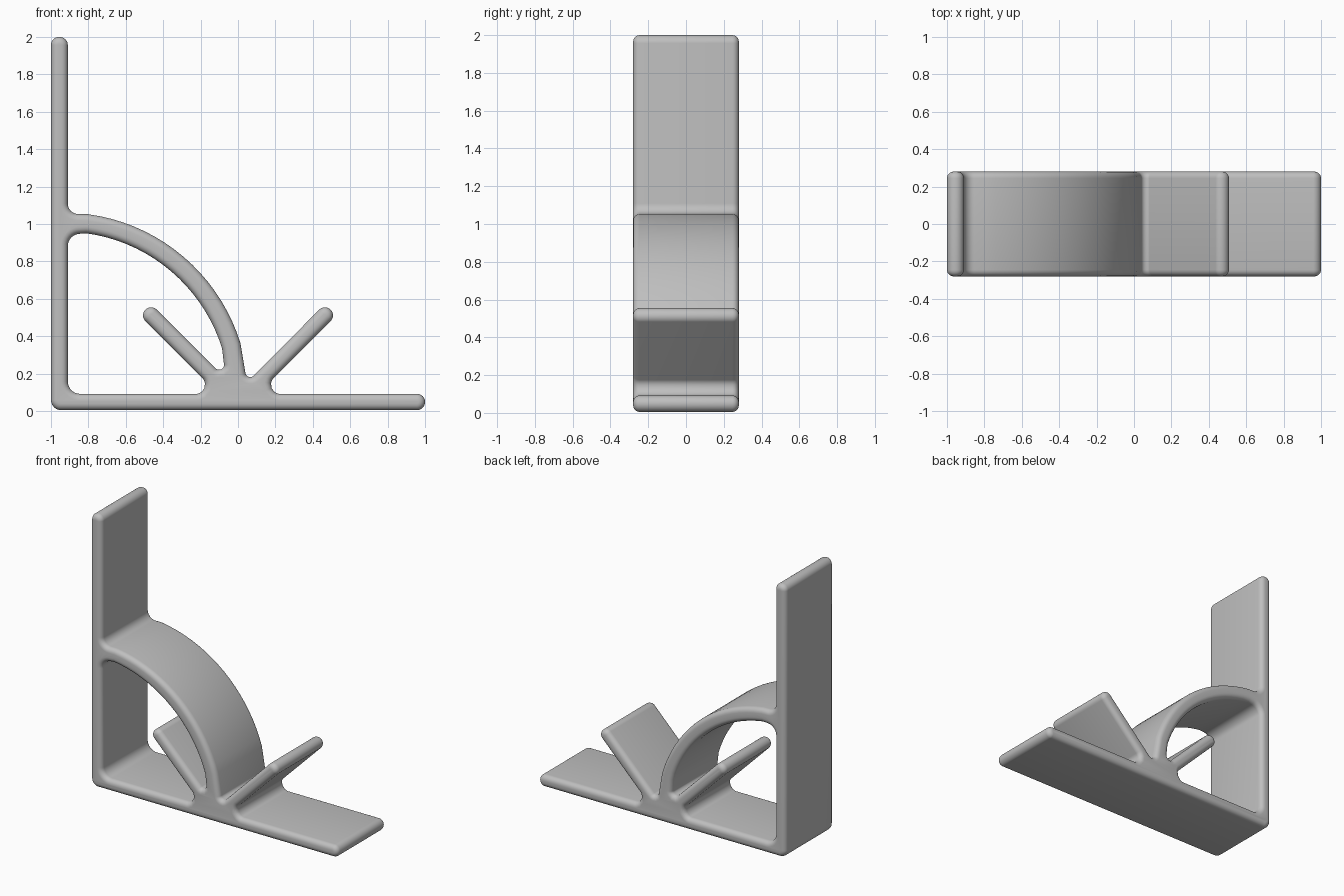
import bpy, bmesh
from math import sin, cos, tan, acos, sqrt, radians
from mathutils import Vector, Matrix

if "Cube" in bpy.data.objects:
    bpy.data.objects.remove(bpy.data.objects["Cube"])

ROUND = 0.035          # edge rounding that grows outward from the core outline
HALF_DEPTH = 0.28
INNER, LOW, TOP = -0.945, 0.04, 0.057   # wall inner face, base underside, base top


def rounded(corners, steps=8):
    """Closed outline from (x, z, radius) corners, each corner turned into an arc."""
    out = []
    for i, (x, z, r) in enumerate(corners):
        p = Vector((x, z))
        if r == 0:
            out.append(p)
            continue
        a = (Vector(corners[i - 1][:2]) - p).normalized()
        b = (Vector(corners[(i + 1) % len(corners)][:2]) - p).normalized()
        half = acos(max(-1, min(1, a.dot(b)))) / 2
        centre = p + (a + b).normalized() * (r / sin(half))
        start = p + a * (r / tan(half)) - centre
        end = p + b * (r / tan(half)) - centre
        for k in range(steps + 1):
            t = k / steps
            out.append(centre + start.lerp(end, t).normalized() * r)
    return out


def arch(offset, steps=18):
    """Points of the arch from its foot up to the wall, at an offset from its middle."""
    pts = []
    for k in range(steps + 1):
        t = 0.36 + 1.06 * k / steps
        r = 0.965 + 0.05 * sin(1.3 * t) + offset
        pts.append((-0.96 + r * cos(t), r * sin(t), 0))
    return pts


def fin(side):
    """Tip corners of a diagonal fin, lower corner first."""
    d = 0.008 / sqrt(2)
    return [(side * (0.47 + d), 0.517 - d, 0.0075), (side * (0.47 - d), 0.517 + d, 0.0075)]


# Outside of the bracket: base, right fin, top of arch, wall
outer = [(-0.965, LOW, 0.02), (0.965, LOW, 0.008), (0.965, TOP, 0.008), (0.023, TOP, 0.083)]
outer += fin(1) + [(0.025, 0.08, 0.06)] + arch(0.016)
outer += [(INNER, 1.02, 0.09), (INNER, 1.965, 0.009), (-0.965, 1.965, 0.009)]

# Opening between wall, base and arch, with the left fin reaching into it
opening = [(INNER, TOP, 0.1), (-0.023, TOP, 0.083)]
opening += fin(-1) + [(-0.02, 0.08, 0.06)] + arch(-0.016) + [(INNER, 0.975, 0.1)]

# Filled profile, extruded across the depth with rounded rims
curve = bpy.data.curves.new("bracket_profile", "CURVE")
curve.dimensions = "2D"
curve.fill_mode = "BOTH"
curve.extrude = HALF_DEPTH - ROUND
curve.bevel_depth = ROUND
curve.bevel_resolution = 4
for outline in (outer, opening):
    pts = rounded(outline)
    spline = curve.splines.new("POLY")
    spline.points.add(len(pts) - 1)
    for point, p in zip(spline.points, pts):
        point.co = (p.x, p.y, 0, 1)
    spline.use_cyclic_u = True
profile = bpy.data.objects.new("bracket_profile", curve)
bpy.context.collection.objects.link(profile)

# Turn into one welded mesh standing upright
mesh = bpy.data.meshes.new_from_object(profile.evaluated_get(bpy.context.evaluated_depsgraph_get()))
bpy.data.objects.remove(profile)
bm = bmesh.new()
bm.from_mesh(mesh)
bmesh.ops.remove_doubles(bm, verts=bm.verts, dist=0.0005)
bmesh.ops.rotate(bm, verts=bm.verts, cent=(0, 0, 0), matrix=Matrix.Rotation(radians(90), 3, "X"))
bmesh.ops.recalc_face_normals(bm, faces=bm.faces)
bm.to_mesh(mesh)
bm.free()

grey = bpy.data.materials.new("light_grey")
grey.use_nodes = True
grey.diffuse_color = (0.52, 0.52, 0.52, 1)
grey.node_tree.nodes["Principled BSDF"].inputs["Base Color"].default_value = grey.diffuse_color
mesh.materials.clear()
mesh.materials.append(grey)

bracket = bpy.data.objects.new("arched_bracket", mesh)
bpy.context.collection.objects.link(bracket)
bpy.context.view_layer.objects.active = bracket
bracket.select_set(True)
bpy.ops.object.shade_smooth_by_angle(angle=radians(40))
